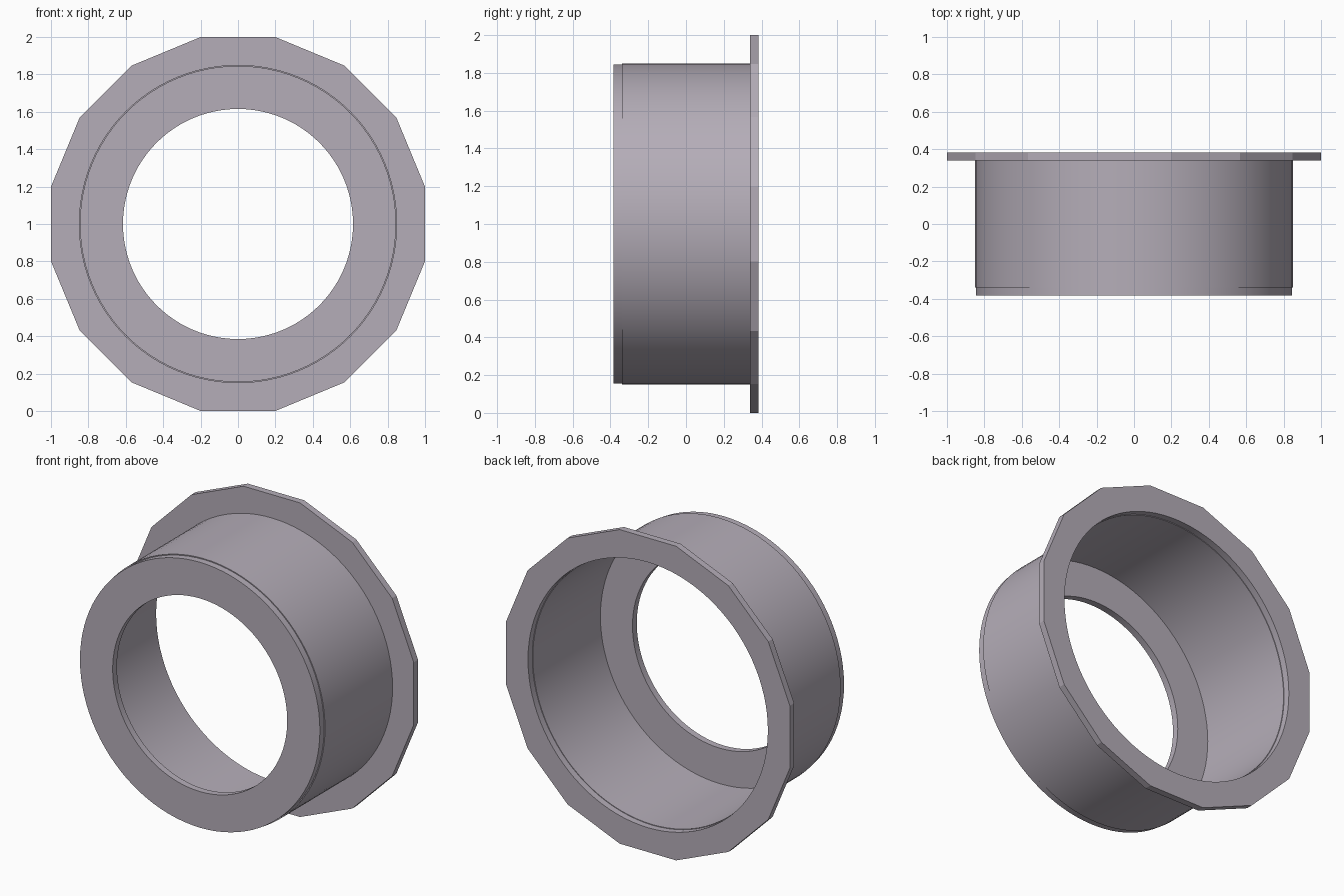
import bpy, bmesh
from math import cos, sin, pi, radians

SEGMENTS = 96
SIDES = 16

cube = bpy.data.objects.get("Cube")
if cube:
    bpy.data.objects.remove(cube, do_unlink=True)

metal = bpy.data.materials.new("mauve_grey")
metal.use_nodes = True
colour = (0.46, 0.42, 0.48, 1)
metal.diffuse_color = colour
metal.node_tree.nodes["Principled BSDF"].inputs["Base Color"].default_value = colour


def polygon_radius(angle):
    """Radius of a regular polygon with flat sides one unit from the centre."""
    step = 2 * pi / SIDES
    return 1 / cos((angle + step / 2) % step - step / 2)


def ring(name, profile, polygonal=False):
    """Revolve a closed (radius, y) profile; radius None follows the polygon."""
    bm = bmesh.new()
    loops = []
    for i in range(SEGMENTS):
        a = 2 * pi * i / SEGMENTS
        loop = []
        for r, y in profile:
            r = polygon_radius(a) if r is None else r
            loop.append(bm.verts.new((r * cos(a), y, 1 + r * sin(a))))
        loops.append(loop)
    n = len(profile)
    for i, loop in enumerate(loops):
        after = loops[(i + 1) % SEGMENTS]
        for j in range(n):
            k = (j + 1) % n
            bm.faces.new((loop[j], loop[k], after[k], after[j]))
    bmesh.ops.recalc_face_normals(bm, faces=bm.faces)
    mesh = bpy.data.meshes.new(name)
    bm.to_mesh(mesh)
    bm.free()
    mesh.materials.append(metal)
    obj = bpy.data.objects.new(name, mesh)
    bpy.context.collection.objects.link(obj)
    bpy.ops.object.select_all(action='DESELECT')
    obj.select_set(True)
    bpy.context.view_layer.objects.active = obj
    bpy.ops.object.shade_smooth_by_angle(angle=radians(15))
    return obj


FRONT, BACK, THICK = -0.383, 0.383, 0.043
HOLE, SEAT, WALL, INSIDE = 0.615, 0.845, 0.851, 0.841

# Thin sleeve with an inward front lip, set slightly inside the sleeve
ring("sleeve", [
    (HOLE, FRONT), (SEAT, FRONT), (SEAT, FRONT + THICK), (WALL, FRONT + THICK),
    (WALL, BACK - THICK), (INSIDE, BACK - THICK),
    (INSIDE, FRONT + THICK), (HOLE, FRONT + THICK),
])

# Sixteen-sided back flange
ring("back_flange", [
    (SEAT, BACK - THICK), (None, BACK - THICK), (None, BACK), (SEAT, BACK),
])
